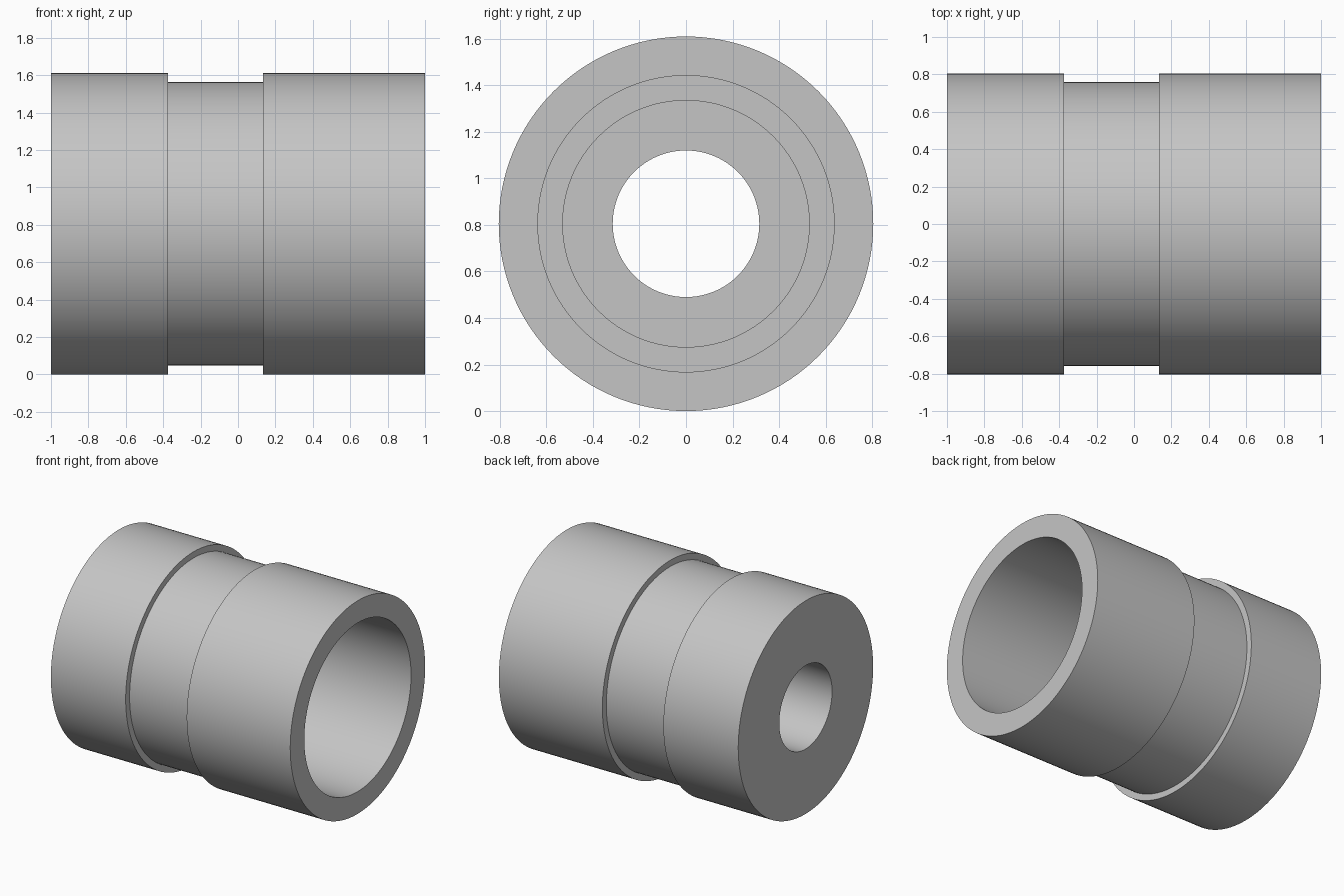
import bpy
import bmesh
import math
from mathutils import Vector

cube = bpy.data.objects.get("Cube")
if cube:
    bpy.data.objects.remove(cube, do_unlink=True)

OUTER, GROOVE = 0.805, 0.758
SOCKET, SHOULDER, BORE = 0.637, 0.53, 0.315

grey = bpy.data.materials.new("light_grey")
grey.use_nodes = True
colour = (0.56, 0.56, 0.56, 1)
grey.diffuse_color = colour
grey.node_tree.nodes["Principled BSDF"].inputs["Base Color"].default_value = colour


def lathe_x(name, profile, steps=128):
    """Spin a closed (x, radius) profile around the horizontal x axis."""
    bm = bmesh.new()
    verts = [bm.verts.new((x, 0, r)) for x, r in profile]
    edges = [bm.edges.new((v, verts[(i + 1) % len(verts)])) for i, v in enumerate(verts)]
    bmesh.ops.spin(bm, geom=verts + edges, cent=Vector(), axis=Vector((1, 0, 0)),
                   angle=math.tau, steps=steps, use_merge=True)
    bmesh.ops.remove_doubles(bm, verts=bm.verts, dist=0.0001)
    bmesh.ops.recalc_face_normals(bm, faces=bm.faces)
    mesh = bpy.data.meshes.new(name)
    bm.to_mesh(mesh)
    bm.free()
    mesh.materials.append(grey)
    obj = bpy.data.objects.new(name, mesh)
    bpy.context.collection.objects.link(obj)
    obj.location.z = OUTER
    bpy.ops.object.select_all(action="DESELECT")
    obj.select_set(True)
    bpy.context.view_layer.objects.active = obj
    bpy.ops.object.shade_smooth_by_angle(angle=math.radians(30))
    return obj


# Sleeve: grooved outside, bore stepped down from the wide socket end
outside = [(-1, OUTER), (-0.375, OUTER), (-0.375, GROOVE),
           (0.135, GROOVE), (0.135, OUTER), (1, OUTER)]
inside = [(1, SOCKET), (0.0, SOCKET), (0.0, SHOULDER),
          (-0.4, SHOULDER), (-0.4, BORE), (-1, BORE)]
lathe_x("grooved_sleeve", outside + inside)
